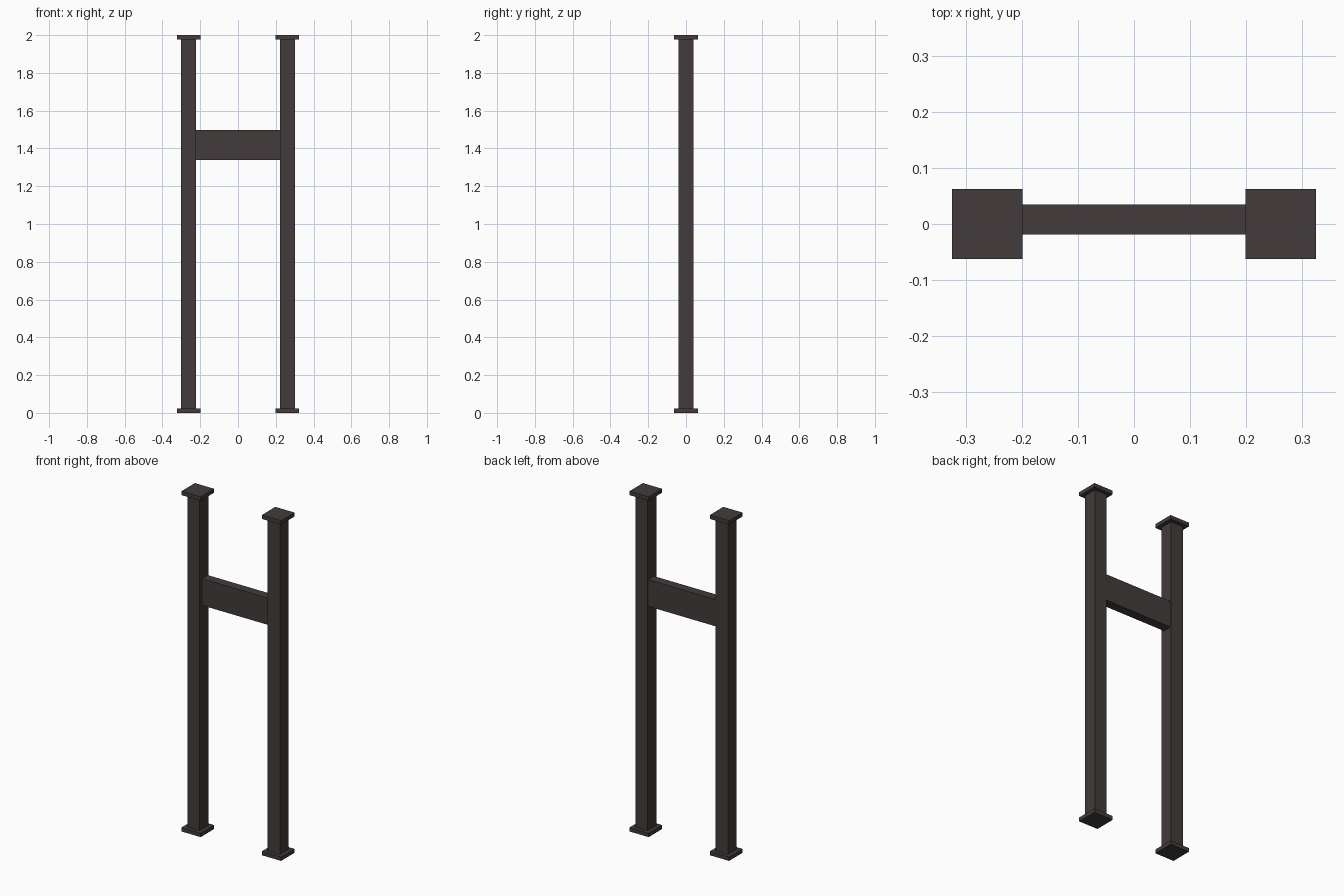
import bpy

if "Cube" in bpy.data.objects:
    bpy.data.objects.remove(bpy.data.objects["Cube"])

mat = bpy.data.materials.new("dark_brown_metal")
mat.diffuse_color = (0.054, 0.045, 0.043, 1)
mat.use_nodes = True
mat.node_tree.nodes["Principled BSDF"].inputs["Base Color"].default_value = mat.diffuse_color


def box(name, lo, hi):
    """Axis-aligned box between two corners."""
    centre = [(a + b) / 2 for a, b in zip(lo, hi)]
    bpy.ops.mesh.primitive_cube_add(size=1, location=centre)
    ob = bpy.context.object
    ob.name = name
    ob.scale = [b - a for a, b in zip(lo, hi)]
    bpy.ops.object.transform_apply(location=False, rotation=False, scale=True)
    ob.data.materials.append(mat)
    return ob


PLATE = 0.0625   # half width of the end plates
POST = 0.04      # half width of the posts
THICK = 0.023    # plate thickness
X = 0.2615       # post centre

for side, s in (("left", -1), ("right", 1)):
    c = s * X
    # square post between a base plate and a top cap
    box(side + "_post", (c - POST, -POST, THICK), (c + POST, POST, 2 - THICK))
    box(side + "_base_plate", (c - PLATE, -PLATE, 0), (c + PLATE, PLATE, THICK))
    box(side + "_top_cap", (c - PLATE, -PLATE, 2 - THICK), (c + PLATE, PLATE, 2))

# crossbar, set slightly towards the back
box("crossbar", (-X + POST, -0.019, 1.34), (X - POST, 0.035, 1.497))
